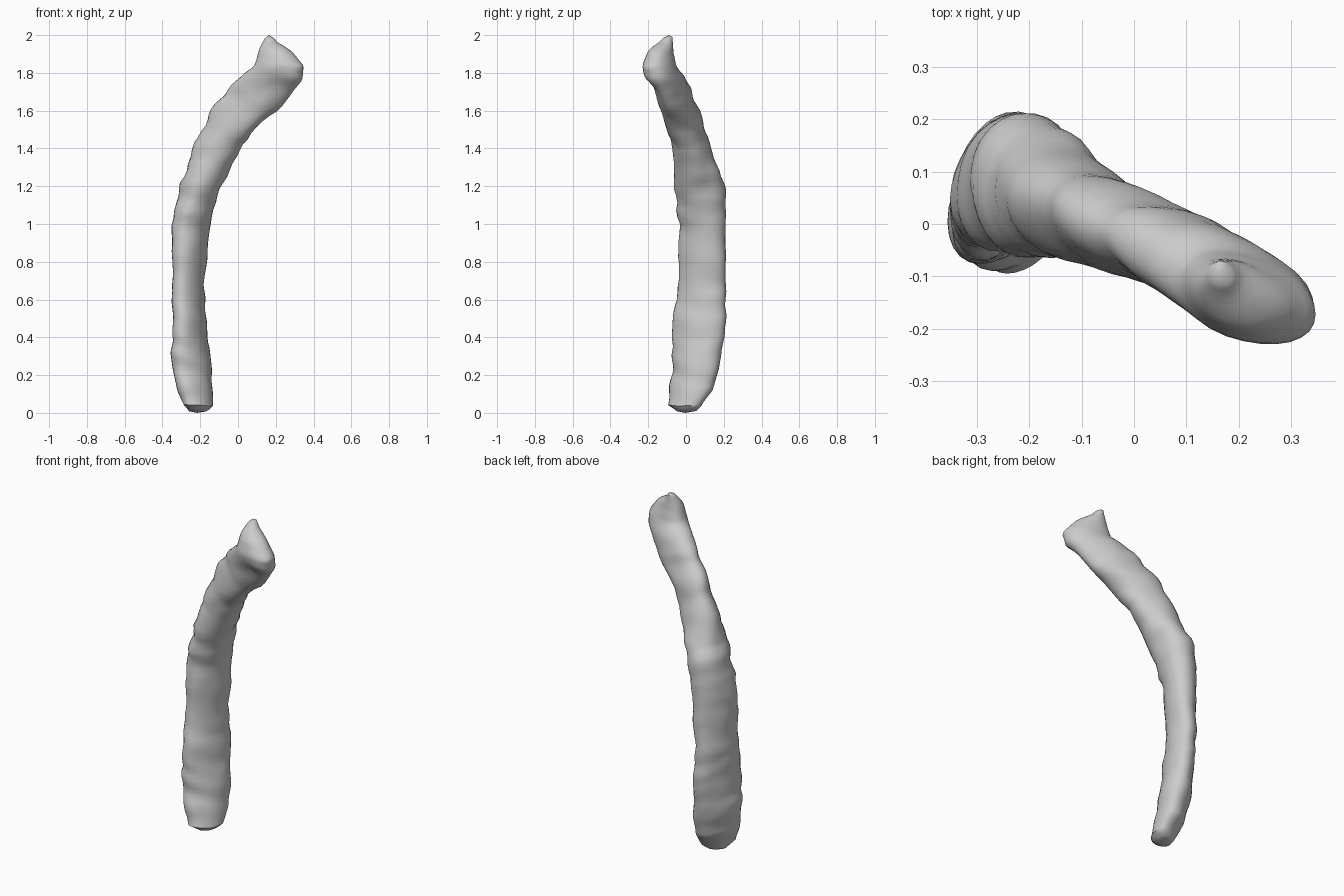
import bpy
import bmesh
import math
from mathutils import Vector, noise

SIDES = 28
STEPS = 84

cube = bpy.data.objects.get("Cube")
if cube:
    bpy.data.objects.remove(cube, do_unlink=True)


def make_material(name, colour):
    mat = bpy.data.materials.new(name)
    mat.use_nodes = True
    mat.diffuse_color = colour
    mat.node_tree.nodes["Principled BSDF"].inputs["Base Color"].default_value = colour
    return mat


# Level slices in hundredths: height, left, right, front, back, lean of the oval
SLICES = [
    (1, -26, -17, -5, 4, 30),
    (4, -29, -13, -10, 8, 40),
    (12, -32, -13, -9, 14, 40),
    (25, -35, -14, -7, 18, 40),
    (50, -35, -17, -7, 21, 40),
    (70, -35, -18, -4, 21, 40),
    (100, -35, -15, -4, 21, 30),
    (120, -31, -9, -6, 21, 0),
    (140, -24, 1, -7, 13, -20),
    (150, -19, 8, -10, 10, -40),
    (160, -13, 21, -13, 7, -50),
    (170, -6, 29, -17, 3, -55),
    (177, 0, 34, -21, 0, -50),
    (184, 8, 35, -23, -5, -40),
    (190, 11, 29, -20, -7, -30),
    (195, 13, 21, -14, -7, 0),
    (199, 15, 18, -11, -7, 0),
]


def slice_at(z):
    """Blend the two neighbouring slices at height z."""
    for low, high in zip(SLICES, SLICES[1:]):
        if z <= high[0]:
            break
    t = (z - low[0]) / (high[0] - low[0])
    return [(a + (b - a) * t) / 100 for a, b in zip(low, high)]


def ring_points(z):
    """Slightly boxy leaning oval, roughened with uneven ribs."""
    height, left, right, front, back, lean = slice_at(z)
    cx, cy = (left + right) / 2, (front + back) / 2
    rx, ry = (right - left) / 2, (back - front) / 2
    phase = math.acos(lean) - math.pi / 2
    for i in range(SIDES):
        a = math.tau * i / SIDES
        u, v = math.cos(a), math.sin(a - phase)
        p = Vector((cx + rx * u, cy + ry * v, height))
        ribs = noise.noise(Vector((p.x * 4, p.y * 4, height * 13 + p.x * 5)))
        lumps = noise.noise(p * 9)
        swell = 1 + 0.09 * ribs + 0.07 * lumps
        dip = 0.02 * noise.noise(p * 7 + Vector((5, 2, 8)))
        yield Vector((cx + rx * u * swell, cy + ry * v * swell,
                      min(max(height + dip, 0.008), 1.99)))


# Bent stick: lofted rings with a closed point at each end
bm = bmesh.new()
first, last = SLICES[0][0], SLICES[-1][0]
rings = []
for s in range(STEPS + 1):
    # Rings gather toward the two ends
    t = s / STEPS
    t = t - 0.09 * math.sin(math.tau * t)
    rings.append([bm.verts.new(p) for p in ring_points(first + (last - first) * t)])
for lower, upper in zip(rings, rings[1:]):
    for i in range(SIDES):
        j = (i + 1) % SIDES
        bm.faces.new((lower[i], lower[j], upper[j], upper[i]))
for ring, z in ((rings[0], 0), (rings[-1], 2)):
    centre = sum((v.co for v in ring), Vector()) / SIDES
    tip = bm.verts.new((centre.x, centre.y, z))
    for i in range(SIDES):
        bm.faces.new((ring[i], ring[(i + 1) % SIDES], tip))
bmesh.ops.recalc_face_normals(bm, faces=bm.faces)

mesh = bpy.data.meshes.new("bent_stick")
bm.to_mesh(mesh)
bm.free()
stick = bpy.data.objects.new("bent_stick", mesh)
bpy.context.collection.objects.link(stick)
mesh.materials.append(make_material("plain grey", (0.6, 0.6, 0.6, 1)))

bpy.ops.object.select_all(action="DESELECT")
stick.select_set(True)
bpy.context.view_layer.objects.active = stick
bpy.ops.object.shade_smooth_by_angle(angle=math.radians(40))
